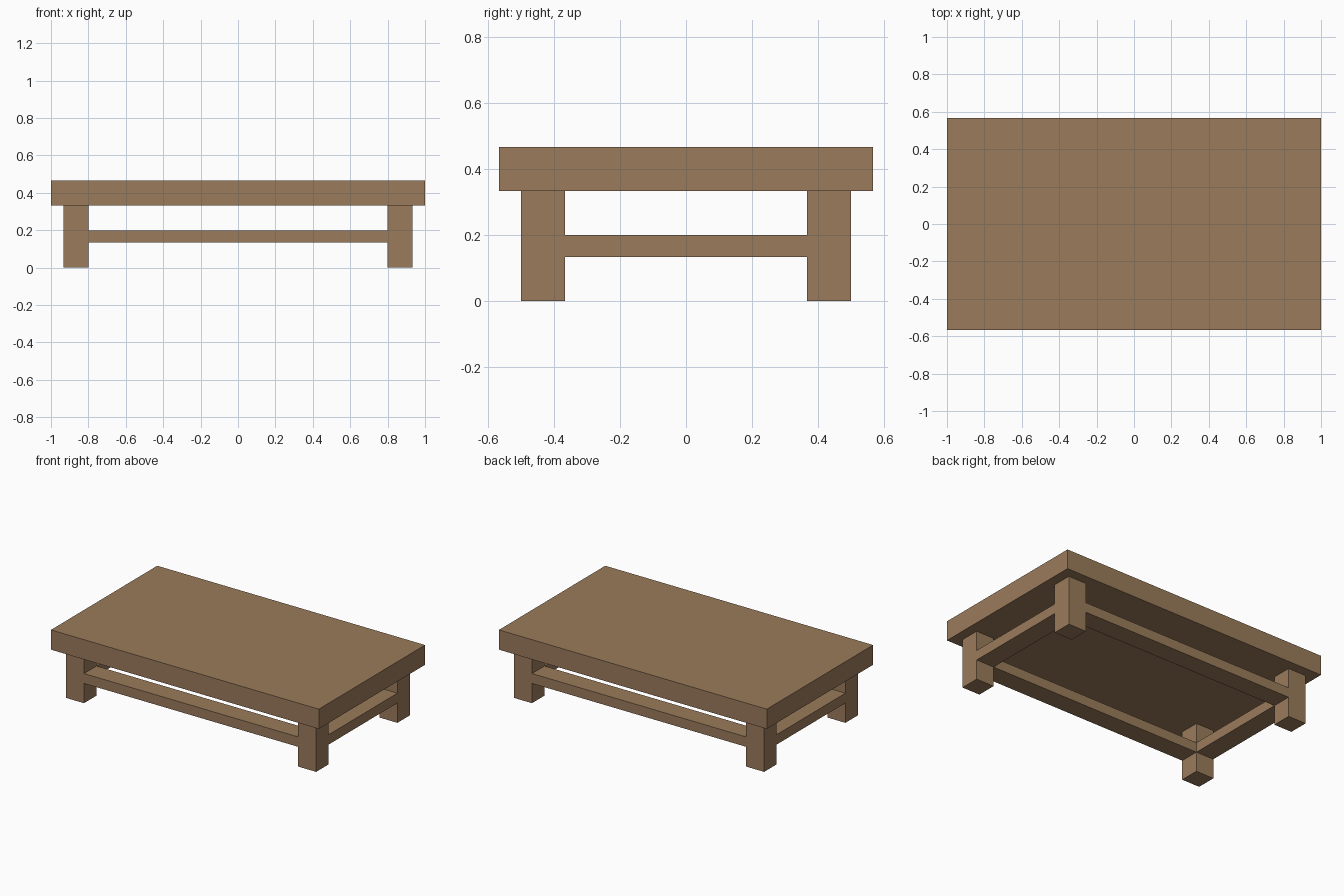
import bpy

if "Cube" in bpy.data.objects:
    bpy.data.objects.remove(bpy.data.objects["Cube"])

wood = bpy.data.materials.new("brown wood")
wood.diffuse_color = (0.323, 0.198, 0.105, 1.0)
wood.use_nodes = True
wood.node_tree.nodes["Principled BSDF"].inputs["Base Color"].default_value = wood.diffuse_color

U = 1 / 15  # the model sits on a regular grid of this size


def box(name, lo, hi):
    """Axis-aligned box between two corners given in grid units."""
    size = [(b - a) * U for a, b in zip(lo, hi)]
    centre = [(a + b) / 2 * U for a, b in zip(lo, hi)]
    bpy.ops.mesh.primitive_cube_add(size=1, location=centre)
    ob = bpy.context.object
    ob.name = name
    ob.scale = size
    bpy.ops.object.transform_apply(location=False, rotation=False, scale=True)
    ob.data.materials.append(wood)
    return ob


# Thick table top
box("table_top", (-15, -8.5, 5), (15, 8.5, 7))

# Four square legs
for sx, side in ((-1, "left"), (1, "right")):
    for sy, end in ((-1, "front"), (1, "back")):
        x, y = 13 * sx, 6.5 * sy
        box(f"{end}_{side}_leg", (x - 1, y - 1, 0), (x + 1, y + 1, 5))

# Stretcher rails, as deep as the legs
for sy, end in ((-1, "front"), (1, "back")):
    box(f"{end}_rail", (-12, 6.5 * sy - 1, 2), (12, 6.5 * sy + 1, 3))
for sx, side in ((-1, "left"), (1, "right")):
    box(f"{side}_rail", (13 * sx - 1, -5.5, 2), (13 * sx + 1, 5.5, 3))
